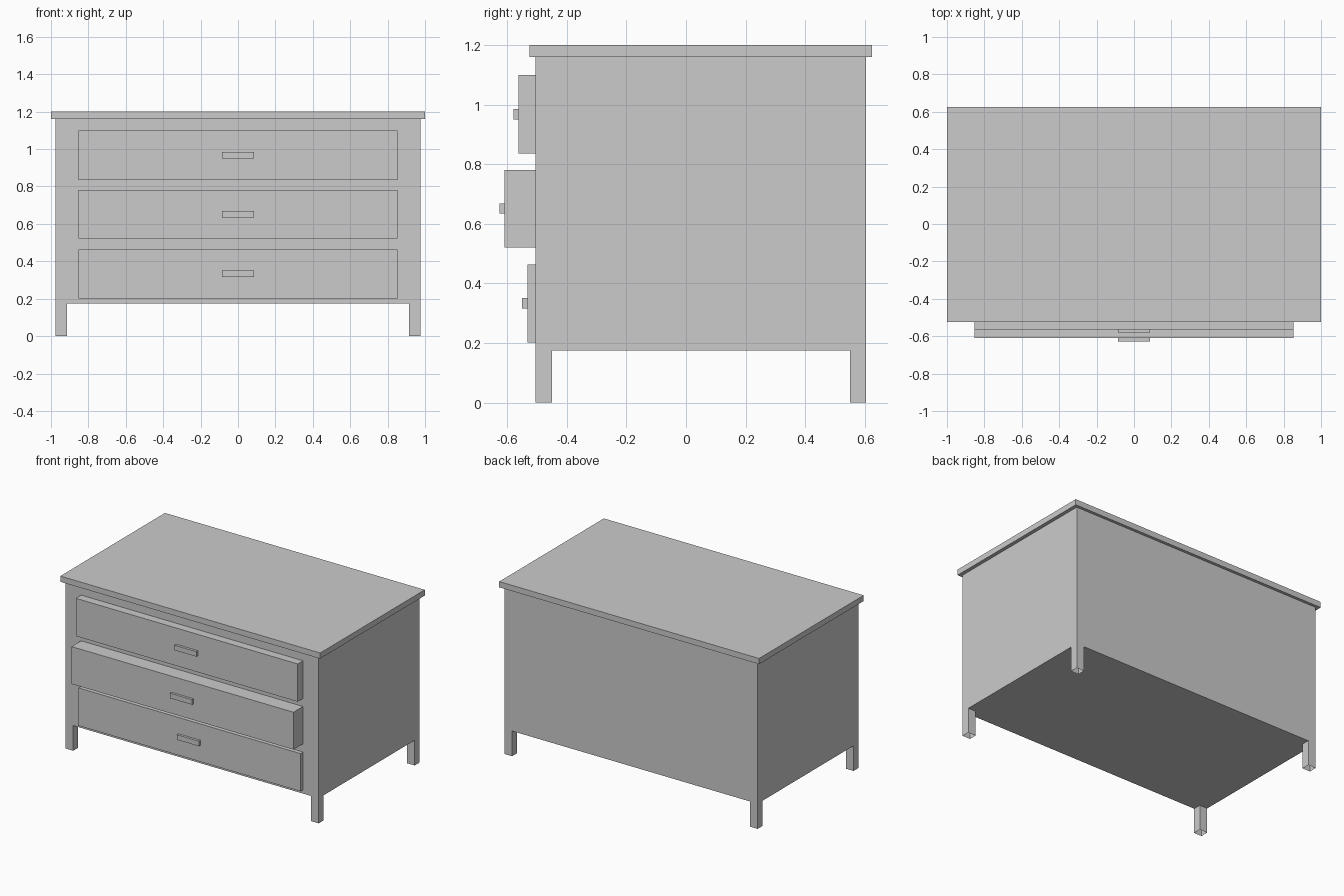
import bpy, bmesh
from mathutils import Vector

if "Cube" in bpy.data.objects:
    bpy.data.objects.remove(bpy.data.objects["Cube"])


def box(lo, hi):
    bm = bmesh.new()
    bmesh.ops.create_cube(bm, size=1)
    for v in bm.verts:
        v.co = [lo[i] + (hi[i] - lo[i]) * (v.co[i] + 0.5) for i in range(3)]
    return bm


def cut(bm, axis, values):
    normal = Vector([float(i == axis) for i in range(3)])
    for value in values:
        bmesh.ops.bisect_plane(bm, geom=bm.verts[:] + bm.edges[:] + bm.faces[:],
                               plane_co=normal * value, plane_no=normal)


def extrude(bm, faces, offset):
    res = bmesh.ops.extrude_face_region(bm, geom=faces)["geom"]
    verts = [g for g in res if isinstance(g, bmesh.types.BMVert)]
    bmesh.ops.translate(bm, verts=verts, vec=offset)
    return [g for g in res if isinstance(g, bmesh.types.BMFace)]


def finish(name, bm):
    bmesh.ops.dissolve_limit(bm, angle_limit=0.01, verts=bm.verts[:], edges=bm.edges[:])
    mesh = bpy.data.meshes.new(name)
    bm.to_mesh(mesh)
    bm.free()
    bpy.context.collection.objects.link(bpy.data.objects.new(name, mesh))


FRONT, BACK, BASE = -0.505, 0.605, 0.175
# drawer rows: name, bottom, top, front position
DRAWERS = [("bottom", 0.20, 0.465, -0.533),
           ("middle", 0.52, 0.782, -0.61),
           ("top", 0.835, 1.10, -0.563)]

# Cabinet body with drawer pockets and legs drawn out of its corners
body = box((-0.975, FRONT, BASE), (0.975, BACK, 1.16))
cut(body, 0, (-0.915, -0.855, 0.855, 0.915))
cut(body, 1, (-0.45, 0.55))
cut(body, 2, [z for d in DRAWERS for z in d[1:3]])

for _, z0, z1, _ in DRAWERS:
    pocket = []
    for f in body.faces:
        c = f.calc_center_median()
        if abs(c.y - FRONT) < 1e-4 and abs(c.x) < 0.855 and z0 < c.z < z1:
            pocket.append(f)
    extrude(body, pocket, (0, 0.98, 0))

corners = []
for f in body.faces:
    c = f.calc_center_median()
    if abs(c.z - BASE) < 1e-4 and abs(c.x) > 0.915 and not -0.45 < c.y < 0.55:
        corners.append(f)
feet = extrude(body, corners, (0, 0, -BASE))
bmesh.ops.delete(body, geom=feet, context='FACES_ONLY')  # legs are open below
finish("cabinet_body", body)

# Table top
finish("top_board", box((-1, -0.525, 1.16), (1, 0.625, 1.2)))

# Open-topped drawers, each pulled out a different amount, with handles
for name, z0, z1, y in DRAWERS:
    e = 0.001
    w, back = 0.855 - e, y + 0.95
    drawer = box((-w, y, z0 + e), (w, back, z1 - e))
    cut(drawer, 0, (-0.848, 0.848))
    cut(drawer, 1, (y + 0.02, back - 0.02))
    inner = []
    for f in drawer.faces:
        c = f.calc_center_median()
        if f.normal.z > 0.9 and abs(c.x) < 0.5 and y + 0.02 < c.y < back - 0.02:
            inner.append(f)
    extrude(drawer, inner, (0, 0, z0 - z1 + 0.02))
    finish(name + "_drawer", drawer)

    mid = (z0 + z1) / 2
    finish(name + "_handle", box((-0.085, y - 0.017, mid - 0.017),
                                 (0.085, y, mid + 0.018)))
